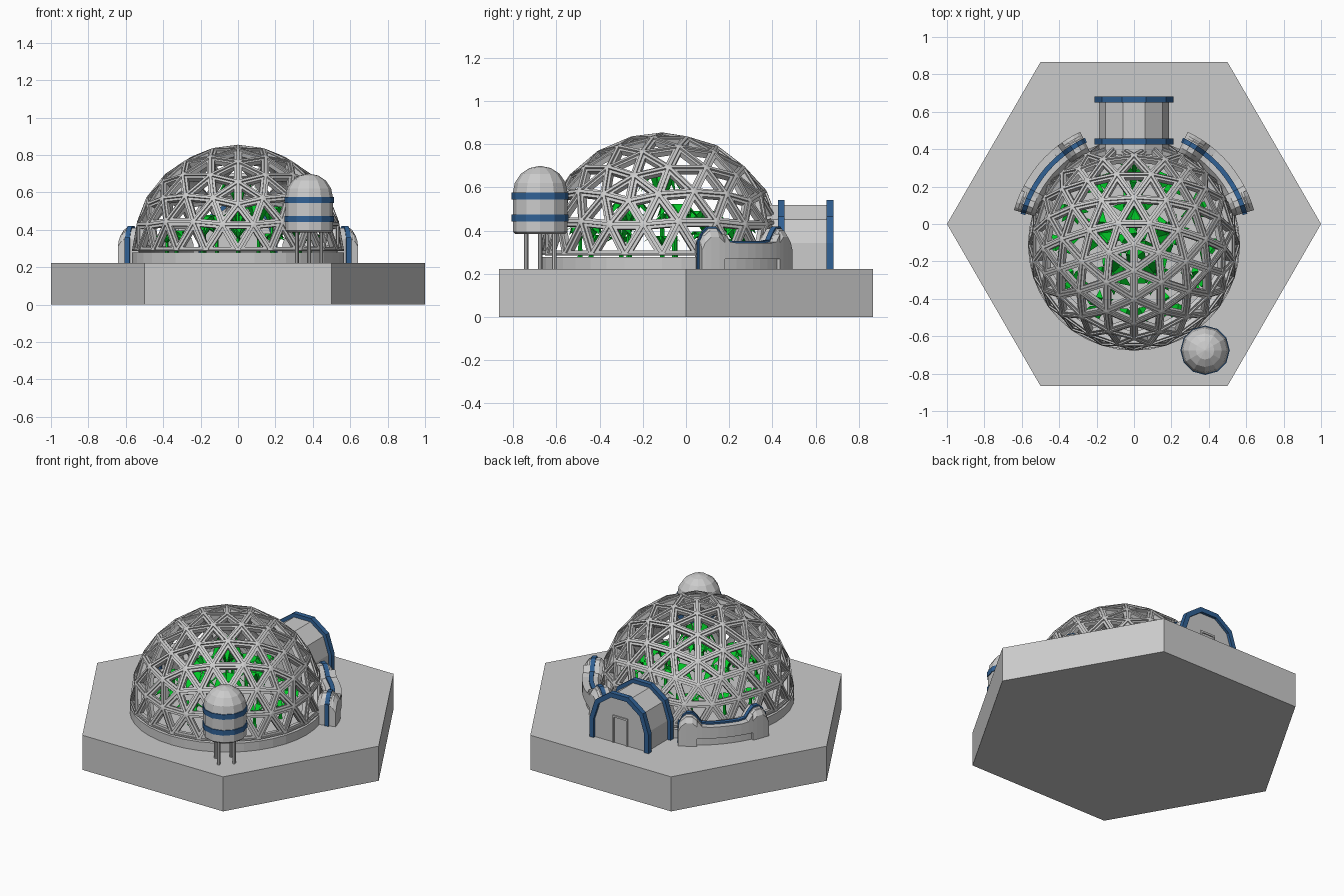
import bpy, bmesh, math, random
from math import sin, cos, pi, radians

if "Cube" in bpy.data.objects:
    bpy.data.objects.remove(bpy.data.objects["Cube"])
random.seed(4)
CX, CY, CZ = 0.0, -0.11, 0.288   # dome centre


def material(name, rgb):
    m = bpy.data.materials.new(name)
    m.diffuse_color = (*rgb, 1)
    m.use_nodes = True
    m.node_tree.nodes["Principled BSDF"].inputs["Base Color"].default_value = m.diffuse_color
    return m


BLUE = material("blue_trim", (0.03, 0.12, 0.30))
GREEN = material("leaf_green", (0.0, 0.6, 0.02))


def finish(name, bm, mat=None, fix=True):
    if fix:
        bmesh.ops.recalc_face_normals(bm, faces=bm.faces[:])
    me = bpy.data.meshes.new(name)
    bm.to_mesh(me)
    bm.free()
    ob = bpy.data.objects.new(name, me)
    bpy.context.collection.objects.link(ob)
    if mat:
        me.materials.append(mat)
    return ob


def loft(name, rings, mat=None):
    """Skin a list of equal-length closed rings and cap both ends."""
    bm = bmesh.new()
    vs = [[bm.verts.new(p) for p in r] for r in rings]
    n = len(vs[0])
    for a, b in zip(vs, vs[1:]):
        for i in range(n):
            j = (i + 1) % n
            bm.faces.new((a[i], a[j], b[j], b[i]))
    bm.faces.new(vs[0])
    bm.faces.new(vs[-1])
    return finish(name, bm, mat)


def ring(n, r, z, cx=0, cy=0, phase=0):
    return [(cx + r * cos(phase + 2 * pi * i / n),
             cy + r * sin(phase + 2 * pi * i / n), z) for i in range(n)]


def turned(name, n, profile, cx, cy, mat=None):
    return loft(name, [ring(n, r, z, cx, cy) for r, z in profile], mat)


def box(name, x0, x1, y0, y1, z0, z1, mat=None):
    q = lambda z: [(x0, y0, z), (x1, y0, z), (x1, y1, z), (x0, y1, z)]
    return loft(name, [q(z0), q(z1)], mat)


# Hexagonal base and dome floor
turned("hex_base", 6, [(1, 0), (1, 0.222)], 0, 0)
turned("dome_plinth", 40, [(0.567, 0.22), (0.567, 0.278)], CX, CY)


# Geodesic dome: triangular frames with a narrow raised rib on top
def lattice(name, radius, inset, thick):
    bm = bmesh.new()
    bmesh.ops.create_icosphere(bm, subdivisions=3, radius=radius)
    bmesh.ops.delete(bm, geom=[v for v in bm.verts if v.co.z < -0.01], context='VERTS')
    panes = bm.faces[:]
    bmesh.ops.inset_individual(bm, faces=panes, thickness=inset, use_even_offset=True)
    bmesh.ops.delete(bm, geom=panes, context='FACES')
    ob = finish(name, bm, fix=False)
    ob.location = (CX, CY, CZ)
    ob.rotation_euler.z = -pi / 2
    mod = ob.modifiers.new("thickness", 'SOLIDIFY')
    mod.thickness = thick
    mod.offset = -1
    return ob


lattice("dome_frames", 0.558, 0.021, 0.025)
lattice("dome_ribs", 0.567, 0.008, 0.012)


# Plants inside the dome
def plant(name, x, y, height, spread, leaves):
    bm = bmesh.new()
    turn = random.random() * pi
    z0 = 0.278
    for k in range(leaves):
        a = turn + 2 * pi * k / leaves
        d, s = (cos(a), sin(a)), (-sin(a), cos(a))
        w = spread * 0.22
        spine = [(0.0, 0.55, 0.25), (0.5, 1.0, 1.0), (1.0, 0.75, 0.0)]
        pts = []
        for t, h, half in spine:
            for sg in (-1, 1):
                pts.append(bm.verts.new((x + d[0] * t * spread + s[0] * sg * half * w,
                                         y + d[1] * t * spread + s[1] * sg * half * w,
                                         z0 + h * height)))
        bm.faces.new((pts[0], pts[1], pts[3], pts[2]))
        bm.faces.new((pts[2], pts[3], pts[4]))
    finish(name + "_leaves", bm, GREEN, fix=False)
    turned(name + "_stem", 5, [(0.012, z0), (0.008, z0 + 0.58 * height)], x, y, GREEN)


for i in range(12):
    a = 2 * pi * i / 12
    plant(f"outer_plant_{i}", CX + 0.38 * cos(a), CY + 0.38 * sin(a),
          random.uniform(0.08, 0.15), 0.09, 6)
for i in range(5):
    a = 2 * pi * i / 5 + 0.3
    plant(f"inner_plant_{i}", CX + 0.19 * cos(a), CY + 0.19 * sin(a),
          random.uniform(0.14, 0.26), 0.12, 7)
plant("tall_plant", CX, CY, 0.40, 0.12, 7)

# Water tank on legs
TX, TY, TR = 0.38, -0.675, 0.127
body = [(0.115, 0.385), (TR, 0.395), (TR, 0.575)]
body += [(TR * cos(radians(t)), 0.575 + 0.125 * sin(radians(t))) for t in (22, 45, 67, 89)]
turned("tank_body", 12, body, TX, TY)
for i, z in enumerate((0.458, 0.56)):
    turned(f"tank_band_{i}", 12, [(0.132, z - 0.016), (0.132, z + 0.016)], TX, TY, BLUE)
for i in range(4):
    a = i * pi / 2
    turned(f"tank_leg_{i}", 8, [(0.01, 0.22), (0.01, 0.40)],
           TX + 0.065 * cos(a), TY + 0.065 * sin(a))


# Rear entrance tunnel: faceted arch with blue flanges
def arch(r, top, y):
    zc = top - r * cos(pi / 10)
    pts = [(r * cos(pi * k / 5), y, zc + r * sin(pi * k / 5)) for k in range(6)]
    return [(r, y, 0.22)] + pts + [(-r, y, 0.22)]


loft("entrance_tunnel", [arch(0.187, 0.52, 0.37), arch(0.187, 0.52, 0.665)])
for i, y in enumerate((0.425, 0.65)):
    # hollow collar: outer and inner arch strips
    bm = bmesh.new()
    loops = [[bm.verts.new(p) for p in arch(r, t, yy)]
             for r, t, yy in ((0.21, 0.543, y), (0.21, 0.543, y + 0.032),
                              (0.18, 0.513, y + 0.032), (0.18, 0.513, y))]
    for k in range(4):
        a, b = loops[k], loops[(k + 1) % 4]
        for j in range(7):
            bm.faces.new((a[j], a[j + 1], b[j + 1], b[j]))
    for e in (0, 7):
        bm.faces.new([l[e] for l in loops])
    finish(f"entrance_collar_{i}", bm, BLUE)
# Door frame and leaf
box("door_left_jamb", -0.053, -0.043, 0.66, 0.672, 0.22, 0.395)
box("door_right_jamb", 0.043, 0.053, 0.66, 0.672, 0.22, 0.395)
box("door_lintel", -0.053, 0.053, 0.66, 0.672, 0.385, 0.397)

# Curved side corridors hugging the dome: raised ends, low middle
HEIGHTS = [(0, 0.35), (0.03, 0.385), (0.08, 0.41), (0.15, 0.41), (0.2, 0.385), (0.25, 0.348)]
HEIGHTS += [(t, 0.342) for t in (0.33, 0.42, 0.5, 0.58, 0.67)]
HEIGHTS += [(1 - t, h) for t, h in reversed(HEIGHTS[:6])]
A0, A1 = 16.0, 64.5


def sweep(name, side, section, t0=0, t1=1, mat=None):
    """section(h) gives (radius, z) points for a roof height h."""
    rings = []
    for t, h in HEIGHTS:
        if t0 <= t <= t1:
            a = radians(A0 + (A1 - A0) * t)
            rings.append([(side * r * cos(a), CY + r * sin(a), z) for r, z in section(h)])
    return loft(name, rings, mat)


def corridor_wall(h):
    return [(0.55, 0.22), (0.55, h - 0.03), (0.575, h), (0.635, h), (0.65, h - 0.02), (0.65, 0.22)]


def outer_end(h):
    return [(0.63, 0.22), (0.63, h - 0.005), (0.648, h - 0.01), (0.668, h - 0.04), (0.668, 0.22)]


def outer_panel(h):
    return [(0.63, 0.27), (0.63, h), (0.668, h), (0.668, 0.27)]


def stripe(h):
    return [(0.602, 0.22), (0.602, h + 0.01), (0.628, h + 0.01), (0.628, 0.22)]


for side, label in ((1, "right"), (-1, "left")):
    sweep(f"{label}_corridor", side, corridor_wall)
    sweep(f"{label}_corridor_near_end", side, outer_end, 0, 0.21)
    sweep(f"{label}_corridor_far_end", side, outer_end, 0.79, 1)
    sweep(f"{label}_corridor_panels", side, outer_panel, 0.19, 0.81)
    sweep(f"{label}_corridor_stripe", side, stripe, mat=BLUE)
    # blue edging where the stripe turns down each end
    for k, (a0, a1) in enumerate(((A0 - 0.8, A0 + 0.5), (A1 - 0.5, A1 + 0.8))):
        rings = []
        for a in (radians(a0), radians(a1)):
            rings.append([(side * r * cos(a), CY + r * sin(a), z) for r, z in stripe(0.35)])
        loft(f"{label}_corridor_edging_{k}", rings, BLUE)
